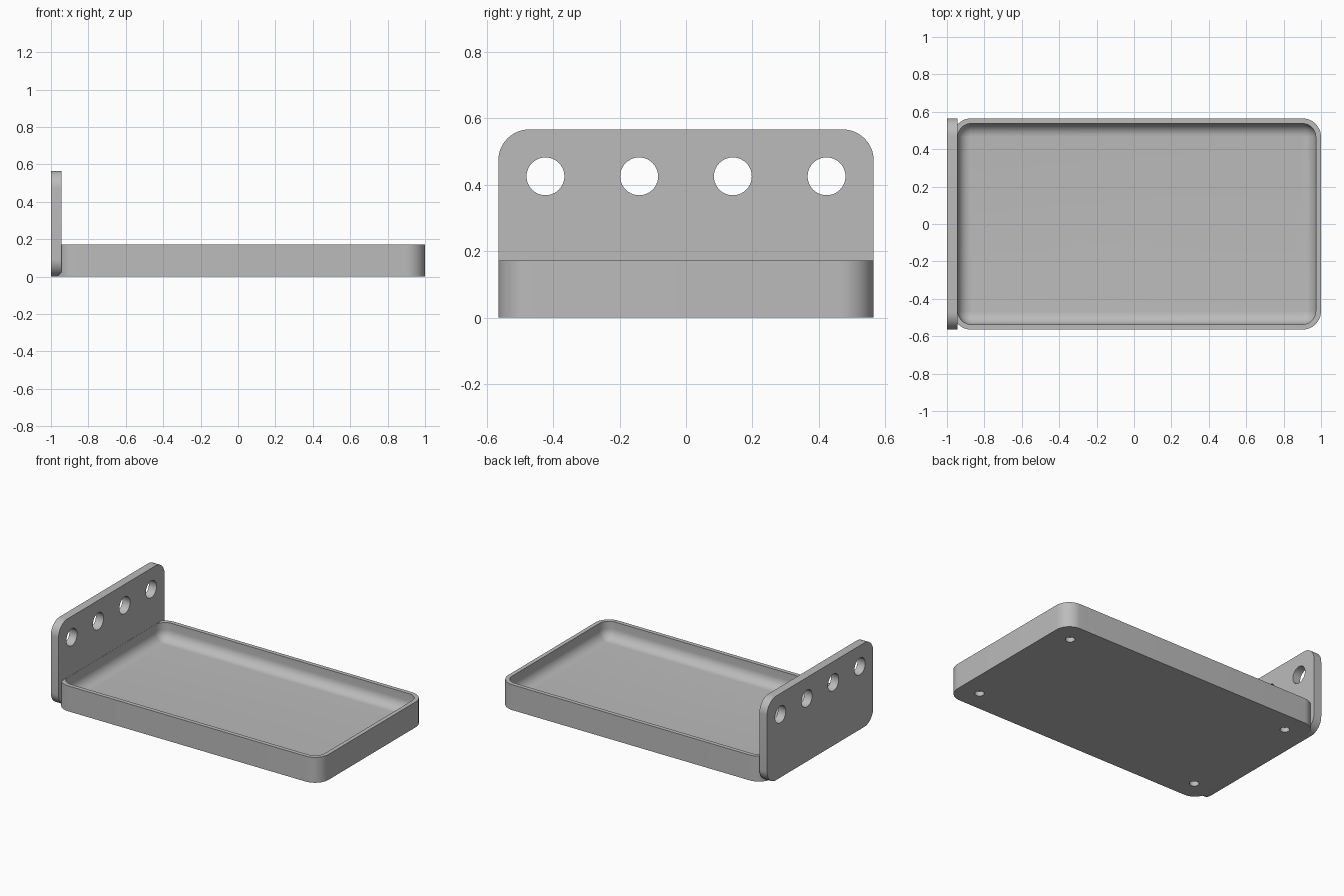
import bpy, bmesh, math
from mathutils import Matrix

if "Cube" in bpy.data.objects:
    bpy.data.objects.remove(bpy.data.objects["Cube"])

WALL, THICK = 0.028, 0.057        # tray wall, end plate thickness
HALF_Y, LEFT, RIGHT = 0.565, -0.97, 1.0
TRAY_H, PLATE_H, FLOOR = 0.171, 0.566, 0.055

grey = bpy.data.materials.new("plain_grey")
grey.use_nodes = True
grey.diffuse_color = (0.5, 0.5, 0.5, 1)
grey.node_tree.nodes["Principled BSDF"].inputs["Base Color"].default_value = (0.5, 0.5, 0.5, 1)


def rounded_rect(u0, u1, v0, v1, r, steps=12):
    """Counter-clockwise outline of a rectangle with round corners."""
    centres = [(u1 - r, v1 - r), (u0 + r, v1 - r), (u0 + r, v0 + r), (u1 - r, v0 + r)]
    return [(cu + r * math.cos(a), cv + r * math.sin(a))
            for k, (cu, cv) in enumerate(centres)
            for a in [(k + i / steps) * math.pi / 2 for i in range(steps + 1)]]


def loft(name, rings):
    """Skin a stack of matching outlines and cap both ends."""
    bm = bmesh.new()
    loops = [[bm.verts.new(p) for p in ring] for ring in rings]
    for a, b in zip(loops, loops[1:]):
        for i in range(len(a)):
            j = (i + 1) % len(a)
            bm.faces.new((a[i], a[j], b[j], b[i]))
    bm.faces.new(loops[0][::-1])
    bm.faces.new(loops[-1])
    bmesh.ops.recalc_face_normals(bm, faces=bm.faces)
    mesh = bpy.data.meshes.new(name)
    bm.to_mesh(mesh)
    bm.free()
    mesh.materials.append(grey)
    ob = bpy.data.objects.new(name, mesh)
    bpy.context.collection.objects.link(ob)
    return ob


def drill(ob, centres, radius, depth, axis):
    """Cut round holes, then remove the cutter."""
    turn = Matrix.Rotation(math.pi / 2, 4, "Y") if axis == "X" else Matrix()
    bm = bmesh.new()
    for c in centres:
        bmesh.ops.create_cone(bm, cap_ends=True, segments=40, radius1=radius,
                              radius2=radius, depth=depth,
                              matrix=Matrix.Translation(c) @ turn)
    mesh = bpy.data.meshes.new("hole_cutter")
    bm.to_mesh(mesh)
    bm.free()
    mesh.materials.append(grey)
    cutter = bpy.data.objects.new("hole_cutter", mesh)
    cutter.hide_render = True
    bpy.context.collection.objects.link(cutter)
    mod = ob.modifiers.new("holes", "BOOLEAN")
    mod.operation, mod.solver, mod.object = "DIFFERENCE", "EXACT", cutter
    bpy.context.view_layer.objects.active = ob
    bpy.ops.object.modifier_apply(modifier=mod.name)
    bpy.data.objects.remove(cutter)


def smooth(ob):
    bpy.ops.object.select_all(action="DESELECT")
    ob.select_set(True)
    bpy.context.view_layer.objects.active = ob
    bpy.ops.object.shade_smooth_by_angle(angle=math.radians(30))


# Tray: outer wall, rim, inner wall and a rounded fillet into the floor
def tray_ring(inset, z):
    outline = rounded_rect(LEFT + inset, RIGHT - inset, inset - HALF_Y,
                           HALF_Y - inset, 0.1 - inset)
    return [(x, y, z) for x, y in outline]


FILLET = 0.068
rings = [tray_ring(0, 0), tray_ring(0, TRAY_H), tray_ring(WALL, TRAY_H)]
for i in range(11):
    a = i / 10 * math.pi / 2
    rings.append(tray_ring(WALL + FILLET * (1 - math.cos(a)),
                           FLOOR + FILLET * (1 - math.sin(a))))
tray = loft("tray", rings)

# Shallow blind holes under the tray corners
INSET = 0.14
drill(tray, [(x, y, 0) for x in (LEFT + INSET, RIGHT - INSET)
             for y in (INSET - HALF_Y, HALF_Y - INSET)], 0.029, 0.06, "Z")
smooth(tray)

# Upright end plate with a row of through holes
profile = rounded_rect(-HALF_Y, HALF_Y, 0, PLATE_H, 0.093)
plate = loft("end_plate", [[(x, y, z) for y, z in profile] for x in (-1, THICK - 1)])
drill(plate, [(THICK / 2 - 1, (i - 1.5) * 0.282, 0.425) for i in range(4)],
      0.057, 0.2, "X")
smooth(plate)
